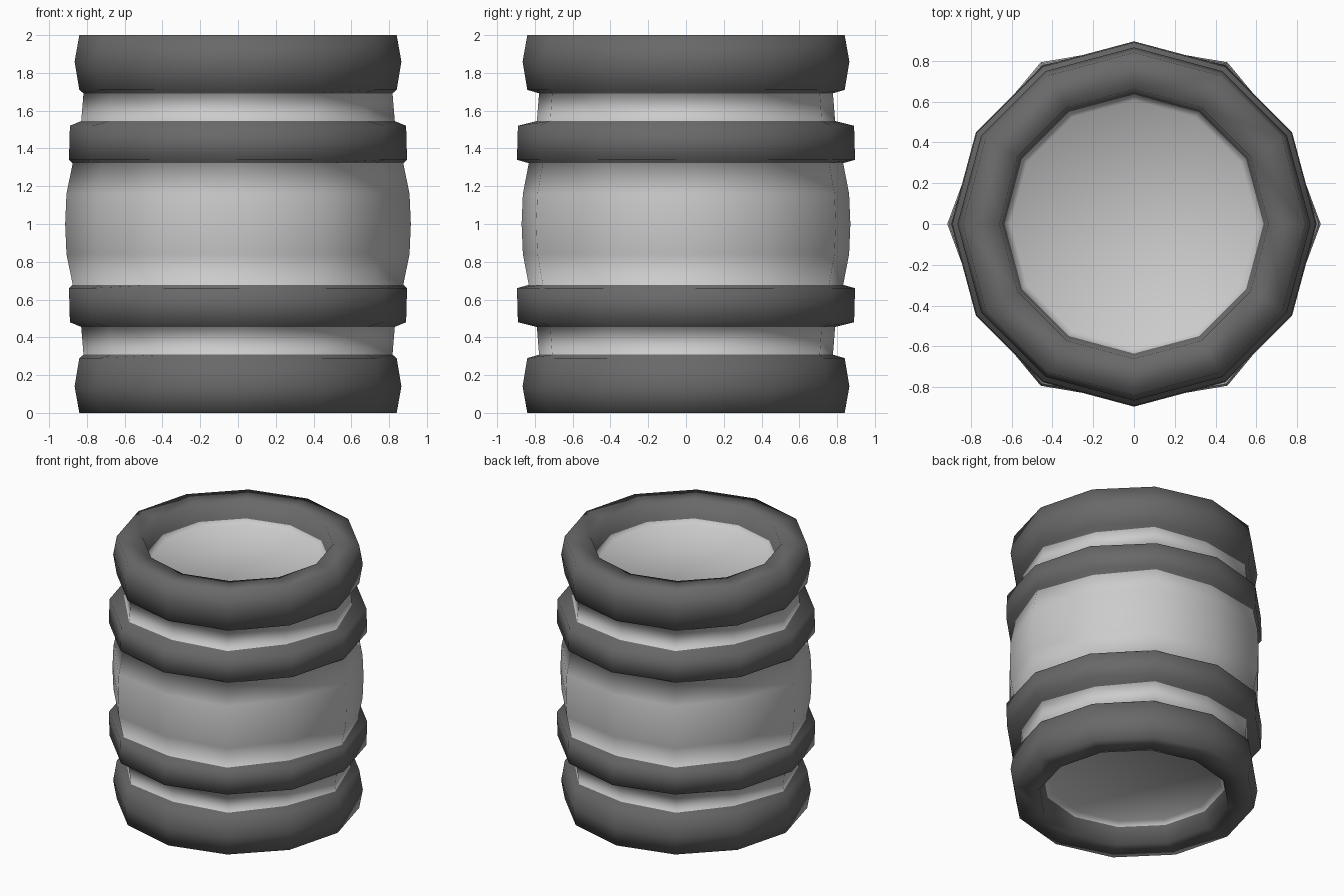
import bpy, bmesh, math

if "Cube" in bpy.data.objects:
    bpy.data.objects.remove(bpy.data.objects["Cube"])

SIDES = 12
LIGHT, DARK = 0, 1

dark = bpy.data.materials.new("dark_grey")
dark.diffuse_color = (0.14, 0.14, 0.14, 1)
dark.use_nodes = True
dark.node_tree.nodes["Principled BSDF"].inputs["Base Color"].default_value = dark.diffuse_color
light = bpy.data.materials.new("light_grey")
light.diffuse_color = (0.8, 0.8, 0.8, 1)
light.use_nodes = True
light.node_tree.nodes["Principled BSDF"].inputs["Base Color"].default_value = light.diffuse_color

# Profile of the upper half: (radius, z, inset of every second column,
# material of the strip below this point)
F = 0.951
upper = [
    (0.908, 1.16, F, LIGHT), (0.875, 1.322, F, LIGHT),      # bulging staves
    (0.895, 1.34, 1, DARK), (0.89, 1.52, 1, DARK),          # hoop
    (0.83, 1.545, F, DARK),
    (0.818, 1.692, F, LIGHT),                               # staves above hoop
    (0.84, 1.71, 1, DARK), (0.865, 1.86, 1, DARK),          # end rim
    (0.84, 2.0, 1, DARK), (0.66, 2.0, 1, DARK), (0.635, 1.875, 1, DARK),
    (0.605, 1.845, 1, LIGHT),                               # recessed lid
]
# Mirror about z = 1, with the belly point in the middle
rings = ([(r, 2 - z, f) for r, z, f, m in reversed(upper)]
         + [(0.915, 1.0, F)] + [(r, z, f) for r, z, f, m in upper])
mats = [m for r, z, f, m in reversed(upper)] + [m for r, z, f, m in upper]

# Spin the profile into one connected barrel
bm = bmesh.new()
cols = []
for i in range(SIDES):
    a = 2 * math.pi * i / SIDES
    cols.append([])
    for r, z, f in rings:
        q = r * f if i % 2 else r
        cols[-1].append(bm.verts.new((q * math.cos(a), q * math.sin(a), z)))
for i in range(SIDES):
    a, b = cols[i], cols[(i + 1) % SIDES]
    for j, m in enumerate(mats):
        bm.faces.new((a[j], b[j], b[j + 1], a[j + 1])).material_index = m
for end in (0, -1):
    bm.faces.new([c[end] for c in cols])
bmesh.ops.recalc_face_normals(bm, faces=bm.faces)
for face in bm.faces:
    face.smooth = True

me = bpy.data.meshes.new("barrel")
bm.to_mesh(me)
bm.free()
me.materials.append(light)
me.materials.append(dark)
barrel = bpy.data.objects.new("barrel", me)
bpy.context.collection.objects.link(barrel)
